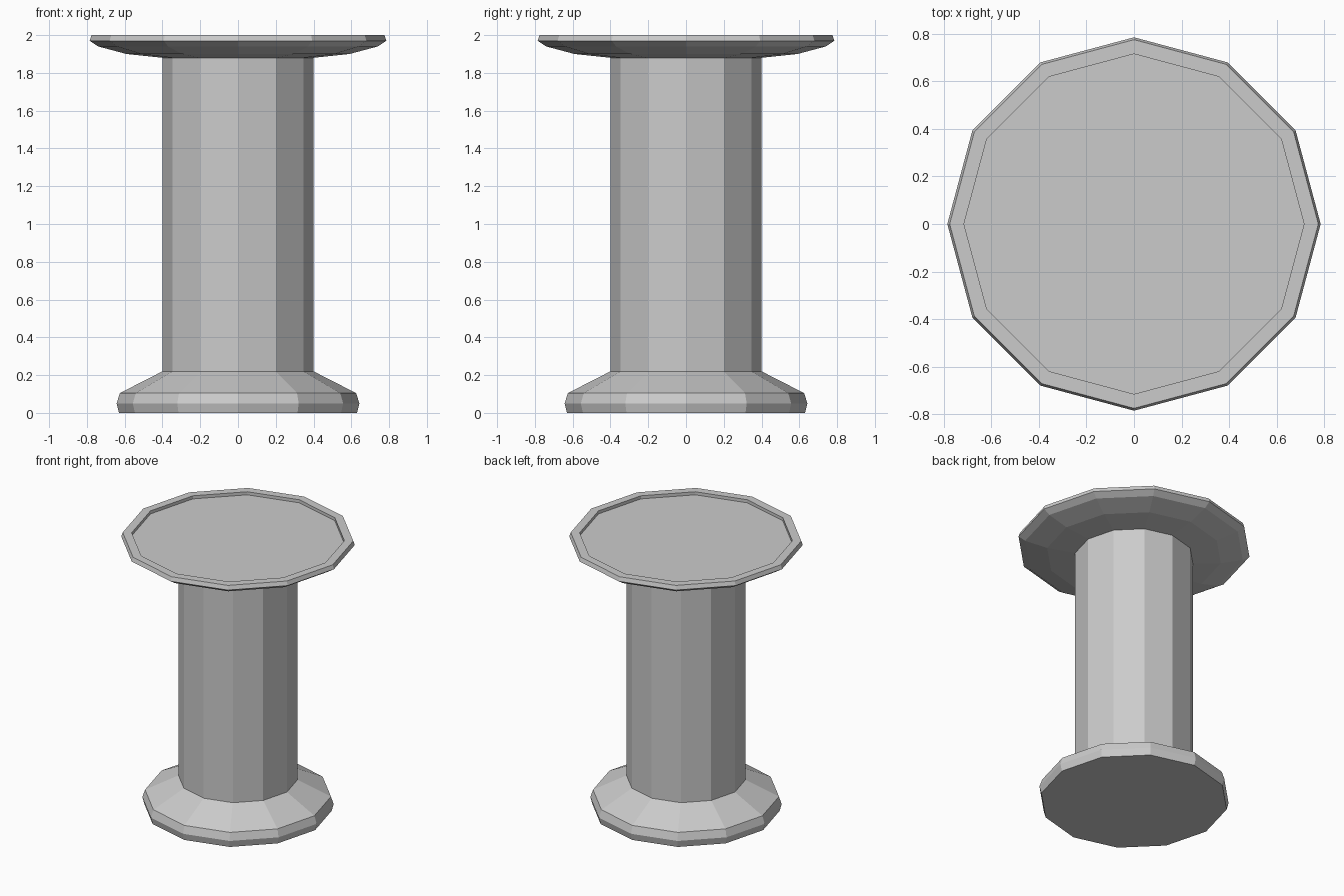
import bpy, bmesh, math

if "Cube" in bpy.data.objects:
    bpy.data.objects.remove(bpy.data.objects["Cube"])

SIDES = 12


def lathe(name, profile, cap_start=False, cap_end=False):
    """Spin a list of (radius, z) points into a 12-sided flat-shaded mesh."""
    bm = bmesh.new()
    rings = []
    for r, z in profile:
        rings.append([bm.verts.new((r * math.cos(2 * math.pi * i / SIDES),
                                    r * math.sin(2 * math.pi * i / SIDES), z))
                      for i in range(SIDES)])
    for a, b in zip(rings, rings[1:]):
        for i in range(SIDES):
            j = (i + 1) % SIDES
            bm.faces.new((a[i], a[j], b[j], b[i]))
    if cap_start:
        bm.faces.new(rings[0][::-1])
    if cap_end:
        bm.faces.new(rings[-1])
    mesh = bpy.data.meshes.new(name)
    bm.to_mesh(mesh)
    bm.free()
    obj = bpy.data.objects.new(name, mesh)
    bpy.context.collection.objects.link(obj)
    return obj


# Flared foot with a closed underside
lathe("base", [(0.63, 0), (0.643, 0.05), (0.625, 0.105), (0.4, 0.22)], cap_start=True)

# Straight column
lathe("shaft", [(0.4, 0.22), (0.4, 1.88)])

# Wide shallow dish with a raised rim and recessed floor
lathe("top_dish", [(0.4, 1.88), (0.59, 1.9), (0.74, 1.94), (0.785, 1.97),
                   (0.775, 2.0), (0.715, 2.0), (0.715, 1.977)], cap_end=True)
